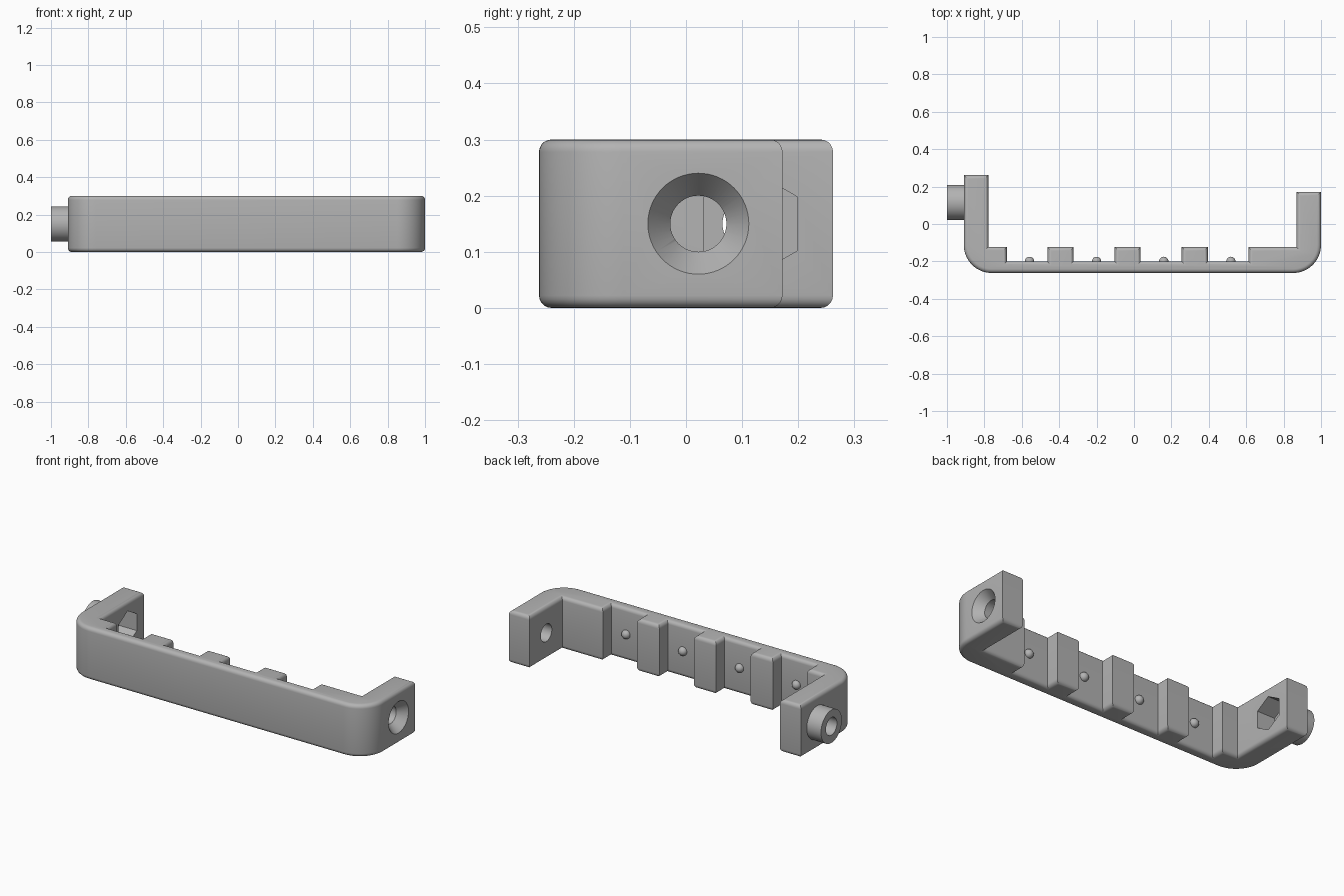
import bpy, bmesh, math
from mathutils import Matrix

cube = bpy.data.objects.get("Cube")
if cube:
    bpy.data.objects.remove(cube)

grey = bpy.data.materials.new("plain grey")
grey.use_nodes = True
COLOUR = (0.45, 0.45, 0.45, 1)
grey.diffuse_color = COLOUR
grey.node_tree.nodes["Principled BSDF"].inputs["Base Color"].default_value = COLOUR

HEIGHT, MID = 0.30, 0.15
LEFT, RIGHT, FRONT = -0.91, 1.0, -0.262
WALL, CORNER = 0.132, 0.15
FLOOR, TOOTH = -0.20, -0.123
PITCH = 0.359


def finish(name, bm):
    bmesh.ops.recalc_face_normals(bm, faces=bm.faces)
    mesh = bpy.data.meshes.new(name)
    bm.to_mesh(mesh)
    bm.free()
    mesh.materials.append(grey)
    obj = bpy.data.objects.new(name, mesh)
    bpy.context.collection.objects.link(obj)
    return obj


def lathe_x(name, x0, x1, y, r0, r1=None, sides=64):
    """Cylinder, cone or prism along x, from x0 (radius r0) to x1 (radius r1)."""
    bm = bmesh.new()
    place = Matrix.Translation(((x0 + x1) / 2, y, MID)) @ Matrix.Rotation(math.pi / 2, 4, "Y")
    bmesh.ops.create_cone(bm, cap_ends=True, segments=sides, radius1=r0,
                          radius2=r0 if r1 is None else r1, depth=x1 - x0, matrix=place)
    return finish(name, bm)


def combine(target, tool, operation):
    mod = target.modifiers.new("cut", "BOOLEAN")
    mod.operation, mod.solver, mod.object = operation, "EXACT", tool
    bpy.context.view_layer.objects.active = target
    bpy.ops.object.modifier_apply(modifier=mod.name)
    bpy.data.objects.remove(tool)


def arc(cx, cy, start):
    steps = 16
    return [(cx + CORNER * math.cos(start + math.pi / 2 * i / steps),
             cy + CORNER * math.sin(start + math.pi / 2 * i / steps)) for i in range(steps + 1)]


# Plan outline: outer U, then the toothed inner side from right to left
outline = [(LEFT, 0.262)]
outline += arc(LEFT + CORNER, FRONT + CORNER, math.pi)
outline += arc(RIGHT - CORNER, FRONT + CORNER, 1.5 * math.pi)
outline += [(RIGHT, 0.172), (RIGHT - WALL, 0.172), (RIGHT - WALL, TOOTH),
            (0.612, TOOTH), (0.612, FLOOR)]
for i in range(3):
    x = 0.325 - PITCH * i
    outline += [(x + 0.07, FLOOR), (x + 0.07, TOOTH), (x - 0.07, TOOTH), (x - 0.07, FLOOR)]
outline += [(-0.68, FLOOR), (-0.68, TOOTH), (LEFT + WALL, TOOTH), (LEFT + WALL, 0.262)]

# Bracket body with rounded top and bottom rims
bm = bmesh.new()
base = bm.faces.new([bm.verts.new((x, y, 0)) for x, y in outline])
top = bmesh.ops.extrude_face_region(bm, geom=[base], use_keep_orig=True)["geom"]
bmesh.ops.translate(bm, vec=(0, 0, HEIGHT), verts=[g for g in top if isinstance(g, bmesh.types.BMVert)])
bmesh.ops.recalc_face_normals(bm, faces=bm.faces)
rims = [e for e in bm.edges if abs(e.verts[0].co.z - e.verts[1].co.z) < 0.001]
bmesh.ops.bevel(bm, geom=rims, offset=0.022, segments=5, profile=0.5, affect="EDGES")
body = finish("bracket_body", bm)

# Boss on the right arm, with a through bore and a hexagonal nut pocket
BOSS_Y = 0.115
combine(body, lathe_x("boss", -1.0, LEFT + 0.01, BOSS_Y, 0.094), "UNION")
combine(body, lathe_x("bore", -1.1, -0.7, BOSS_Y, 0.05), "DIFFERENCE")
pocket = lathe_x("nut_pocket", LEFT + 0.02, -0.7, BOSS_Y, 0.096, sides=6)
turn = Matrix.Translation((0, BOSS_Y, MID))
if max(v.co.y for v in pocket.data.vertices) > BOSS_Y + 0.09:
    pocket.data.transform(turn @ Matrix.Rotation(math.pi / 6, 4, "X") @ turn.inverted())
combine(body, pocket, "DIFFERENCE")

# Countersunk screw hole in the left arm
HOLE_Y = 0.022
combine(body, lathe_x("screw_hole", 0.8, 1.1, HOLE_Y, 0.05), "DIFFERENCE")
combine(body, lathe_x("countersink", 0.95, 1.01, HOLE_Y, 0.05, 0.098), "DIFFERENCE")

# Small round bumps between the teeth
bumps = []
for i in range(4):
    bm = bmesh.new()
    bmesh.ops.create_uvsphere(bm, u_segments=24, v_segments=16, radius=0.025,
                              matrix=Matrix.Translation((0.518 - PITCH * i, FLOOR, MID)))
    bumps.append(finish(f"bump_{i + 1}", bm))

bpy.ops.object.select_all(action="DESELECT")
for obj in [body] + bumps:
    obj.select_set(True)
bpy.context.view_layer.objects.active = body
bpy.ops.object.shade_smooth_by_angle(angle=math.radians(30))
